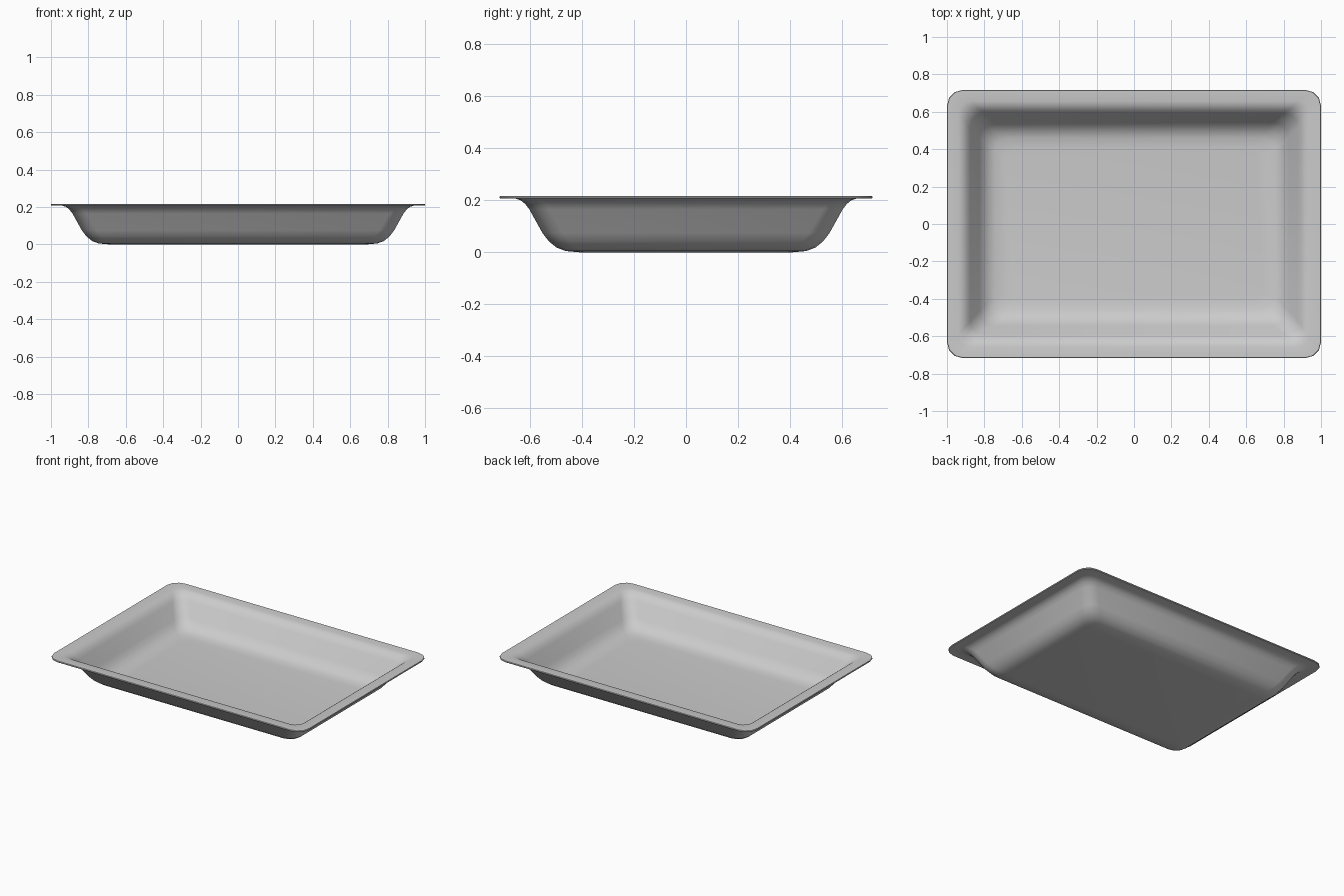
import bpy, bmesh, math

if "Cube" in bpy.data.objects:
    bpy.data.objects.remove(bpy.data.objects["Cube"])

HX, HY = 1.0, 0.717   # half size of the rim
SEG = 3               # segments per rounded corner

# Cross-section: (inset from rim edge, height, corner radius), floor underside -> rim -> inner floor
PROFILE = [
    (0.31, 0.000, 0.05), (0.255, 0.005, 0.065), (0.22, 0.018, 0.075), (0.19, 0.042, 0.08),
    (0.165, 0.075, 0.08), (0.115, 0.165, 0.075), (0.098, 0.187, 0.07),
    (0.08, 0.201, 0.065), (0.06, 0.207, 0.065),
    (0.002, 0.207, 0.085), (0.0, 0.212, 0.085), (0.002, 0.217, 0.085),
    (0.06, 0.217, 0.065), (0.084, 0.210, 0.065), (0.106, 0.193, 0.07),
    (0.124, 0.169, 0.075), (0.174, 0.079, 0.08), (0.197, 0.049, 0.08),
    (0.225, 0.027, 0.075), (0.257, 0.015, 0.065), (0.31, 0.010, 0.05),
]


def rounded_rect(inset, z, r):
    """Points of one rounded rectangle, counter-clockwise."""
    pts = []
    for i, (sx, sy) in enumerate([(1, 1), (-1, 1), (-1, -1), (1, -1)]):
        cx, cy = sx * (HX - inset - r), sy * (HY - inset - r)
        for k in range(SEG + 1):
            a = math.pi / 2 * (i + k / SEG)
            pts.append((cx + r * math.cos(a), cy + r * math.sin(a), z))
    return pts


# Tray: loft the rings, cap underside and inner floor
bm = bmesh.new()
rings = [[bm.verts.new(p) for p in rounded_rect(*row)] for row in PROFILE]
for a, b in zip(rings, rings[1:]):
    n = len(a)
    for i in range(n):
        j = (i + 1) % n
        bm.faces.new((a[i], a[j], b[j], b[i]))
bm.faces.new(rings[0][::-1])
bm.faces.new(rings[-1])
bmesh.ops.recalc_face_normals(bm, faces=bm.faces)

mesh = bpy.data.meshes.new("tray")
bm.to_mesh(mesh)
bm.free()
tray = bpy.data.objects.new("tray", mesh)
bpy.context.collection.objects.link(tray)
bpy.context.view_layer.objects.active = tray
tray.select_set(True)
bpy.ops.object.shade_smooth_by_angle(angle=math.radians(30))
